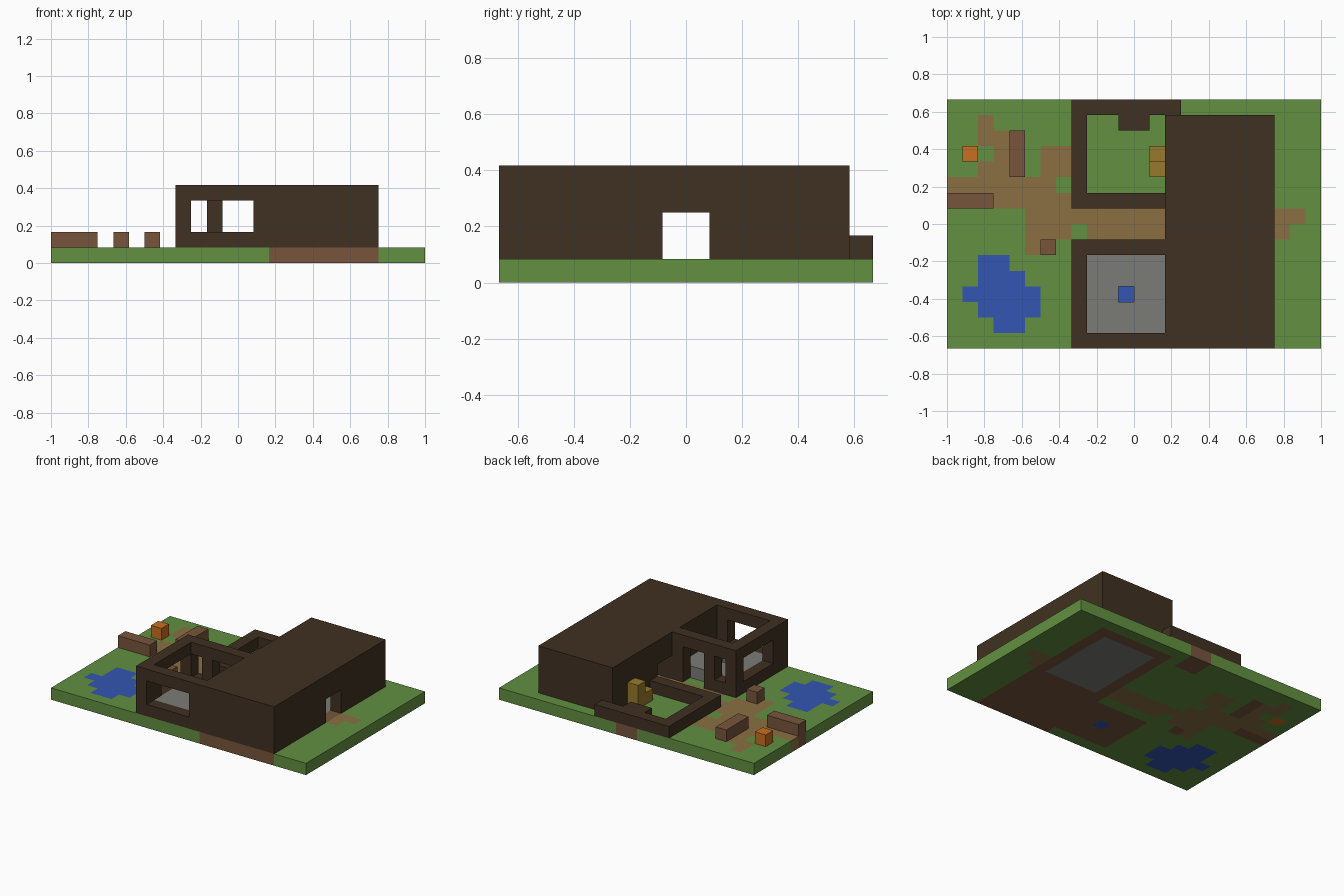
import bpy, bmesh
from mathutils import Vector

if "Cube" in bpy.data.objects:
    bpy.data.objects.remove(bpy.data.objects["Cube"], do_unlink=True)

U = 1 / 12                       # edge of one block
NX, NY = 24, 16                  # plot size in blocks


def srgb(code):
    vals = [int(code[i:i + 2], 16) / 255 for i in (0, 2, 4)]
    return [v / 12.92 if v < 0.04 else ((v + 0.055) / 1.055) ** 2.4 for v in vals] + [1]


def material(name, code):
    m = bpy.data.materials.new(name)
    m.use_nodes = True
    m.diffuse_color = srgb(code)
    m.node_tree.nodes["Principled BSDF"].inputs["Base Color"].default_value = srgb(code)
    return m


MATS = {n: material(n, c) for n, c in {
    "grass": "629041", "path": "8A7042", "plank": "77553C", "dark_wood": "403122",
    "water": "3356B2", "stone": "7B7B77", "orange": "C87020", "straw": "967A2C"}.items()}


def block(lo, hi):
    """All cells from lo up to, not including, hi."""
    return {(i, j, k) for i in range(lo[0], hi[0])
            for j in range(lo[1], hi[1]) for k in range(lo[2], hi[2])}


def build(name, cells):
    """Make the outer skin of a set of blocks: {cell: material name}."""
    names = sorted(set(cells.values()))
    bm = bmesh.new()
    for cell, colour in cells.items():
        for axis in range(3):
            for side in (0, 1):
                step = list(cell)
                step[axis] += 2 * side - 1
                if tuple(step) in cells:
                    continue
                corner = Vector(cell)
                corner[axis] += side
                a, b = Vector(), Vector()
                a[(axis + 1) % 3] = b[(axis + 2) % 3] = 1
                ring = [corner, corner + a, corner + a + b, corner + b]
                if not side:
                    ring.reverse()
                face = bm.faces.new([bm.verts.new(p) for p in ring])
                face.material_index = names.index(colour)
    bmesh.ops.remove_doubles(bm, verts=bm.verts, dist=0.01)
    bmesh.ops.translate(bm, verts=bm.verts, vec=(-NX / 2, -NY / 2, 0))
    bmesh.ops.scale(bm, verts=bm.verts, vec=(U, U, U))
    mesh = bpy.data.meshes.new(name)
    bm.to_mesh(mesh)
    bm.free()
    for n in names:
        mesh.materials.append(MATS[n])
    obj = bpy.data.objects.new(name, mesh)
    bpy.context.collection.objects.link(obj)


def part(name, colour, add, cut=()):
    cells = set().union(*(block(*b) for b in add))
    for b in cut:
        cells -= block(*b)
    build(name, dict.fromkeys(cells, colour))


# Ground slab, coloured by patches (x0, y0, x1, y1)
PATCHES = [
    ("path", [(2, 14, 3, 15), (2, 13, 4, 14), (3, 12, 4, 13), (2, 11, 4, 12),
              (6, 11, 8, 13), (0, 10, 7, 11), (3, 9, 8, 10), (5, 8, 14, 9),
              (5, 7, 8, 8), (9, 7, 14, 8), (5, 6, 6, 7), (21, 8, 23, 9), (21, 7, 22, 8)]),
    ("plank", [(14, 0, 21, 15), (9, 1, 14, 6), (11, 14, 13, 16),
               (0, 9, 3, 10), (4, 11, 5, 14), (6, 6, 7, 7)]),
    ("stone", [(15, 7, 20, 14)]),
    ("water", [(2, 5, 4, 6), (2, 4, 5, 5), (1, 3, 6, 4), (2, 2, 6, 3),
               (3, 1, 5, 2), (11, 3, 12, 4)]),
    ("orange", [(1, 12, 2, 13)])]
ground = dict.fromkeys(block((0, 0, 0), (NX, NY, 1)), "grass")
for colour, rects in PATCHES:
    for x0, y0, x1, y1 in rects:
        for c in block((x0, y0, 0), (x1, y1, 1)):
            ground[c] = colour
build("ground", ground)

# House with roof, hall and two doorways
part("house", "dark_wood", [((14, 0, 1), (21, 15, 5))],
     [((15, 7, 1), (20, 14, 4)), ((14, 7, 1), (21, 9, 3))])

# Open-topped room with windows and a doorway
part("open_room", "dark_wood", [((8, 0, 1), (14, 7, 5))],
     [((9, 1, 1), (14, 6, 5)), ((9, 0, 2), (13, 1, 4)), ((8, 2, 2), (9, 6, 4)),
      ((9, 6, 2), (10, 7, 4)), ((11, 6, 1), (13, 7, 4))])

# Raised stone floor with a water basin
part("room_floor", "stone", [((9, 1, 1), (14, 6, 2))], [((11, 3, 1), (12, 4, 2))])

# Low garden wall with a hearth
part("garden_wall", "dark_wood",
     [((8, 9, 1), (14, 10, 2)), ((8, 9, 1), (9, 16, 2)),
      ((8, 15, 1), (15, 16, 2)), ((11, 14, 1), (13, 15, 2))])

# Yard pieces
part("long_bench", "plank", [((0, 9, 1), (3, 10, 2))])
part("cross_bench", "plank", [((4, 11, 1), (5, 14, 2))])
part("post", "plank", [((6, 6, 1), (7, 7, 2))])
part("lantern_block", "orange", [((1, 12, 1), (2, 13, 2))])
part("straw_stack", "straw", [((13, 12, 1), (14, 13, 3)), ((13, 11, 1), (14, 12, 2))])
